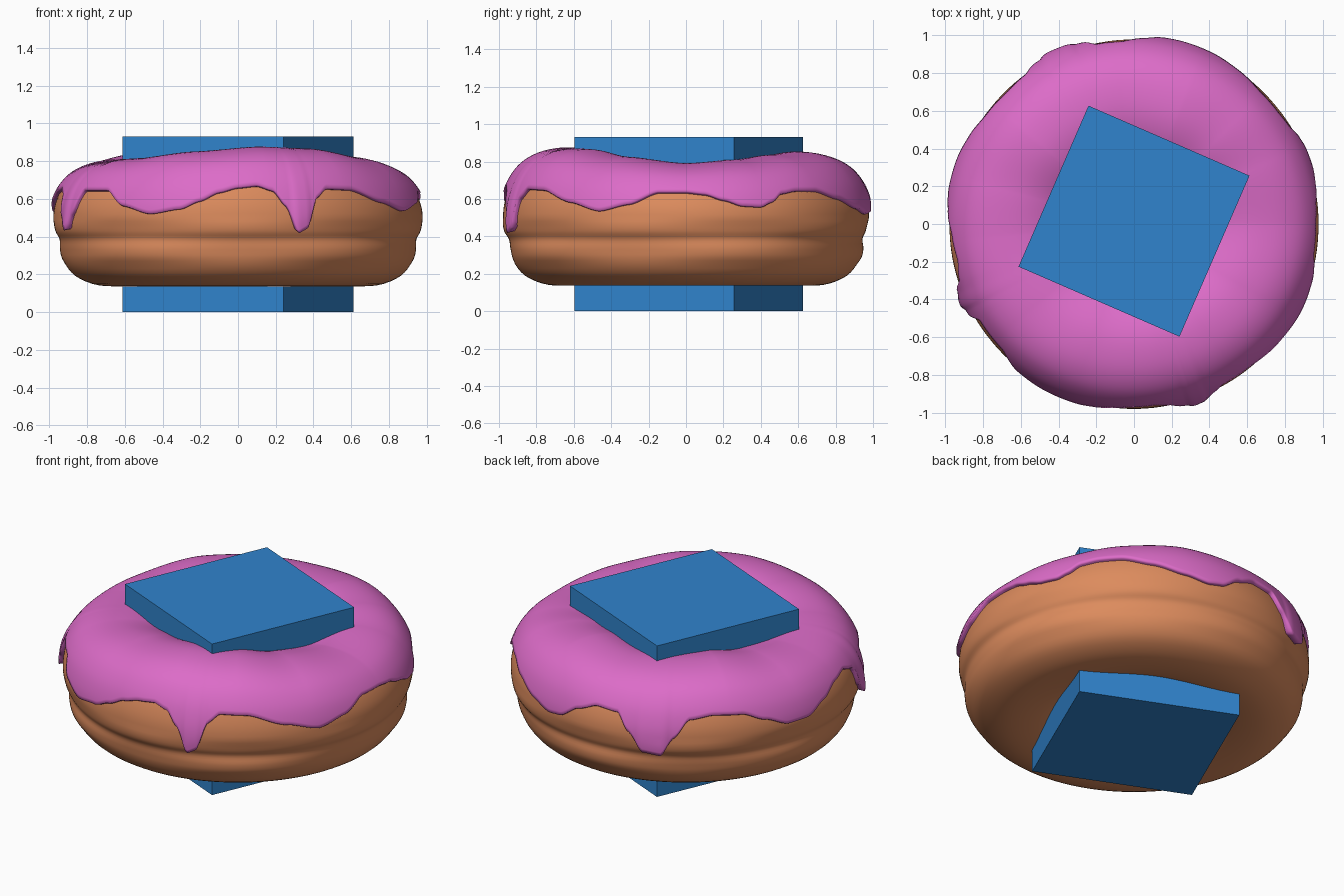
import bpy, math
from mathutils import Vector

if "Cube" in bpy.data.objects:
    bpy.data.objects.remove(bpy.data.objects["Cube"])

# Dough cross-section (radius, height): hole -> bottom -> outer waist -> top -> hole
PROFILE = [(.25, .47), (.27, .36), (.34, .26), (.46, .18), (.6, .142), (.74, .142),
           (.86, .19), (.925, .27), (.943, .33), (.945, .385), (.967, .43), (.978, .5),
           (.968, .58), (.93, .67), (.86, .745), (.75, .79), (.6, .80), (.46, .765),
           (.34, .69), (.27, .6)]
# Icing rim height by angle in degrees
RIM = [(0, .63), (6, .62), (12, .59), (18, .56), (24, .555), (28, .58), (32, .625), (38, .64),
       (46, .64), (56, .6), (67, .55), (75, .52), (80, .53), (87, .6), (94, .64), (102, .63),
       (106, .54), (111, .44), (117, .43), (121, .52), (126, .62), (134, .64), (144, .63),
       (152, .58), (160, .53), (168, .53), (176, .58), (184, .63), (192, .65), (198, .62),
       (201, .5), (205, .44), (208, .52), (212, .64), (224, .64), (232, .56), (242, .52),
       (252, .545), (258, .585), (264, .63), (270, .655), (276, .665), (281, .64), (285, .56),
       (288.5, .43), (291.5, .45), (295, .6), (299, .65), (308, .645), (321, .58), (332, .535),
       (342, .57), (351, .63)]
# Icing crest height by angle
CREST = [(0, .79), (25, .81), (45, .835), (68, .853), (95, .835), (140, .845), (165, .81),
         (185, .80), (220, .815), (250, .85), (280, .875), (305, .865), (330, .825)]
THICK = .024


def catmull(a, b, c, d, t):
    return .5 * (2 * b + (c - a) * t + (2 * a - 5 * b + 4 * c - d) * t * t
                 + (3 * b - a - 3 * c + d) * t ** 3)


def section(t):
    i, n = math.floor(t), len(PROFILE)
    p = [Vector(PROFILE[(i + k) % n]) for k in (-1, 0, 1, 2)]
    return catmull(*p, t - i)


def by_angle(table, deg):
    deg %= 360
    n = len(table)
    i = max(k for k in range(n) if table[k][0] <= deg)
    a, b = table[i], table[(i + 1) % n]
    span = (b[0] - a[0]) % 360
    t = (deg - a[0]) / span
    t = t * t * (3 - 2 * t) * .6 + t * .4
    return a[1] + (b[1] - a[1]) * t


def dough_point(t, deg):
    p = section(t)
    if p.y > .5:                       # uneven top
        k = (by_angle(CREST, deg) - THICK - .5) / .30
        p.y = .5 + (p.y - .5) * k
    elif p.x > .9:                     # slightly wrinkled waist
        p.x += .006 * math.sin(math.radians(deg * 5)) * math.sin((p.y - .5) * 25)
    return p


def icing_point(t, deg, h):
    d = dough_point(t + .03, deg) - dough_point(t - .03, deg)
    n = Vector((d.y, -d.x)).normalized()
    return dough_point(t, deg) + n * h


def material(ob, name, rgb):
    m = bpy.data.materials.new(name)
    m.diffuse_color = (*rgb, 1)
    m.use_nodes = True
    m.node_tree.nodes["Principled BSDF"].inputs["Base Color"].default_value = m.diffuse_color
    ob.data.materials.append(m)


def ring_mesh(name, columns, closed, rgb):
    n, m = len(columns), len(columns[0])
    verts, faces = [], []
    for i, col in enumerate(columns):
        a = 2 * math.pi * i / n
        verts += [(p.x * math.cos(a), p.x * math.sin(a), p.y) for p in col]
    for i in range(n):
        j = (i + 1) % n
        for k in range(m if closed else m - 1):
            q = (k + 1) % m
            f = (i * m + k, j * m + k, j * m + q, i * m + q)
            faces.append(f if closed else f[::-1])
    me = bpy.data.meshes.new(name)
    me.from_pydata(verts, [], faces)
    ob = bpy.data.objects.new(name, me)
    bpy.context.collection.objects.link(ob)
    me.polygons.foreach_set("use_smooth", [True] * len(faces))
    material(ob, name + "_colour", rgb)
    return ob


# Dough ring
N = 180
ring_mesh("dough", [[dough_point(k / 4, 360 * i / N) for k in range(80)] for i in range(N)],
          True, (.72, .26, .11))

# Icing shell with dripping rim
columns = []
N = 480
for i in range(N):
    deg = 360 * i / N
    rim = by_angle(RIM, deg)
    lo, hi = 8.0, 15.0
    for _ in range(24):
        mid = (lo + hi) / 2
        if dough_point(mid, deg).y < rim:
            lo = mid
        else:
            hi = mid
    col = []
    drip = max(0, .5 - rim) * .3       # drips are fatter
    for k in range(33):
        s = k / 32
        t = 18.5 + (lo - 18.5) * s
        col.append(icing_point(t, deg, THICK + drip * s ** 4))
    col.append(icing_point(lo - .03, deg, THICK * .5))
    col.append(icing_point(lo, deg, -.006))
    columns.append(col)
ring_mesh("icing", columns, False, (.72, .15, .58))

# Block through the hole
bpy.ops.mesh.primitive_cube_add(size=.93, location=(0, .015, .466),
                                rotation=(0, 0, math.radians(-23.5)))
block = bpy.context.object
block.name = "block"
material(block, "block_colour", (.03, .23, .61))
